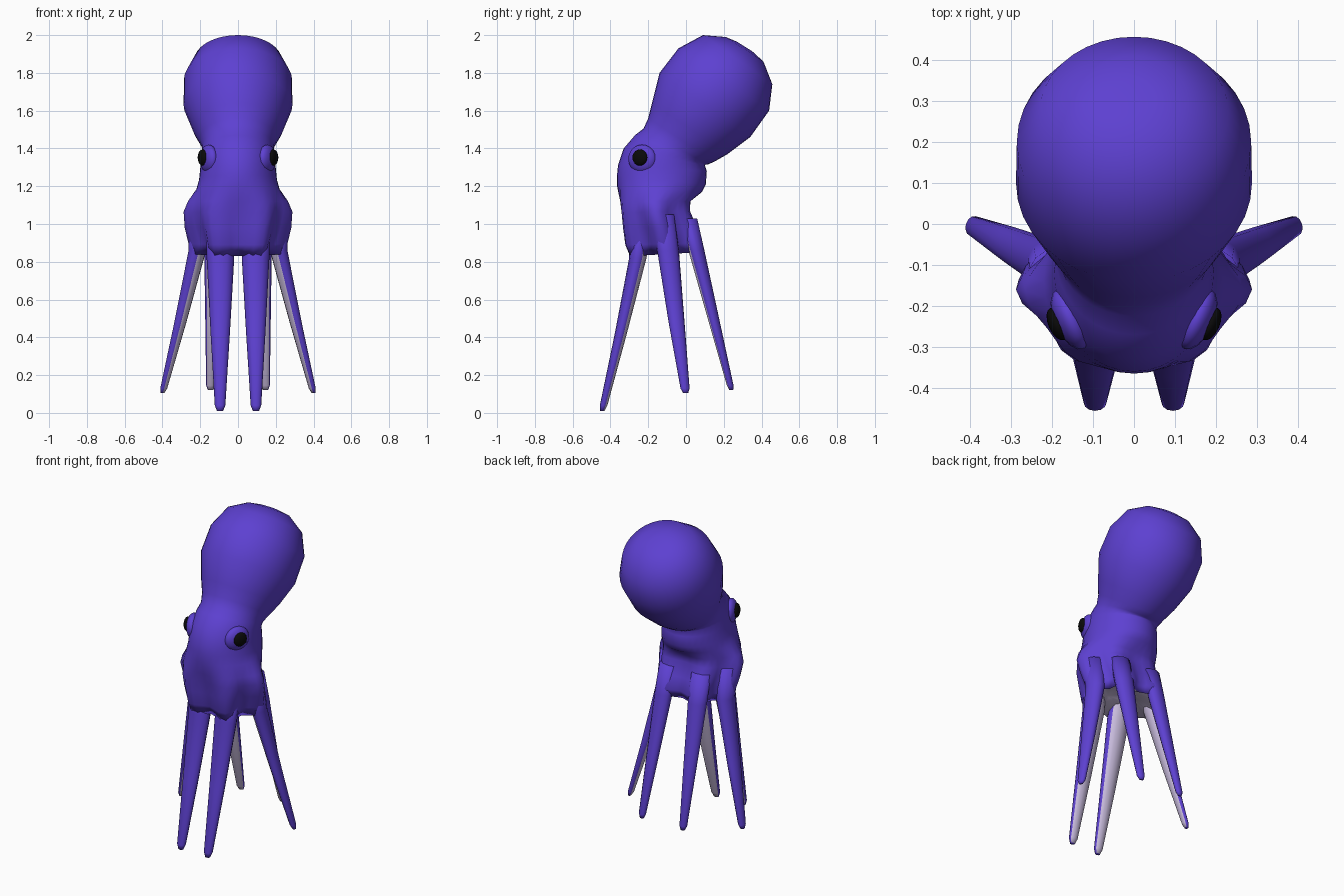
import bpy, bmesh, math
from mathutils import Vector

if "Cube" in bpy.data.objects:
    bpy.data.objects.remove(bpy.data.objects["Cube"])


def material(name, rgb):
    m = bpy.data.materials.new(name)
    m.diffuse_color = (*rgb, 1)
    m.use_nodes = True
    m.node_tree.nodes["Principled BSDF"].inputs["Base Color"].default_value = m.diffuse_color
    return m


PURPLE = material("purple skin", (0.11, 0.052, 0.64))
PALE = material("pale lilac underside", (0.58, 0.50, 0.72))
BLACK = material("eye black", (0.003, 0.003, 0.003))


def loft(name, rings, is_pale):
    """Skin closed rings of points; is_pale(ring, segment) picks the underside."""
    bm = bmesh.new()
    vs = [[bm.verts.new(p) for p in ring] for ring in rings]
    n = len(rings[0])
    for i in range(len(vs) - 1):
        for j in range(n):
            k = (j + 1) % n
            f = bm.faces.new((vs[i][j], vs[i][k], vs[i + 1][k], vs[i + 1][j]))
            f.material_index = int(is_pale(i, j))
    for i in (0, len(vs) - 1):
        f = bm.faces.new(vs[i])
        f.material_index = int(is_pale(i, 0))
    bmesh.ops.recalc_face_normals(bm, faces=bm.faces)
    me = bpy.data.meshes.new(name)
    bm.to_mesh(me)
    bm.free()
    me.materials.append(PURPLE)
    me.materials.append(PALE)
    for p in me.polygons:
        p.use_smooth = True
    ob = bpy.data.objects.new(name, me)
    bpy.context.collection.objects.link(ob)
    return ob


# Body and mantle: front y, z, back y, z, half width, lobe depth
SECTIONS = [
    (-.20, .91, -.06, .91, .10, .0),
    (-.295, .83, .065, .85, .245, .15),
    (-.32, .89, .085, .90, .262, .14),
    (-.335, .98, .06, .98, .282, .11),
    (-.345, 1.06, .025, 1.07, .288, .08),
    (-.355, 1.12, .03, 1.12, .265, .04),
    (-.365, 1.20, .085, 1.17, .22, 0),
    (-.365, 1.26, .105, 1.21, .206, 0),
    (-.36, 1.31, .11, 1.28, .20, 0),
    (-.33, 1.40, .10, 1.31, .195, 0),
    (-.27, 1.47, .105, 1.315, .19, 0),
    (-.225, 1.505, .115, 1.315, .19, 0),
    (-.20, 1.56, .15, 1.33, .203, 0),
    (-.18, 1.64, .22, 1.37, .237, 0),
    (-.14, 1.80, .34, 1.46, .288, 0),
    (-.04, 1.93, .44, 1.60, .286, 0),
    (.09, 2.0, .457, 1.74, .23, 0),
    (.21, 1.99, .41, 1.86, .13, 0),
    (.27, 1.965, .35, 1.915, .05, 0),
]
SEG = 36
rings = []
for fy, fz, by, bz, hw, lobe in SECTIONS:
    mid = Vector((0, (fy + by) / 2, (fz + bz) / 2))
    back = Vector((0, (by - fy) / 2, (bz - fz) / 2))
    side = Vector((hw / (1 + lobe), 0, 0))
    ring = []
    for j in range(SEG):
        a = math.tau * j / SEG
        r = 1 + lobe * math.cos(6 * a)
        ring.append(mid + side * (r * math.cos(a)) + back * (r * math.sin(a)))
    rings.append(ring)
loft("body_and_mantle", rings, lambda i, j: i == 0)

# Arms: outward direction, then x, y, z, half width, half depth along the arm
ARMS = {
    "front_arm": ((0, -1), [(.10, -.235, 1.02, .07, .06), (.093, -.255, .82, .073, .046),
                            (.094, -.345, .42, .051, .032), (.095, -.436, .04, .028, .02),
                            (.095, -.443, .01, .016, .012)]),
    "side_arm": ((.96, .28), [(.20, -.13, 1.05, .07, .06), (.215, -.095, .86, .06, .046),
                              (.305, -.05, .48, .044, .031), (.393, -.005, .13, .025, .018),
                              (.400, -.002, .105, .014, .010)]),
    "back_arm": ((.2, .98), [(.115, .01, 1.03, .06, .05), (.12, .055, .86, .06, .043),
                             (.133, .15, .48, .041, .03), (.145, .234, .145, .024, .018),
                             (.145, .24, .12, .014, .010)]),
}
N = 12
for s, label in ((-1, "left"), (1, "right")):
    for name, (out, path) in ARMS.items():
        o = Vector((out[0] * s, out[1], 0)).normalized()
        u = Vector((-o.y, o.x, 0))
        rings = []
        for x, y, z, hw, hd in path:
            c = Vector((x * s, y, z))
            rings.append([c + u * hw * math.cos(math.tau * j / N)
                          + o * hd * math.sin(math.tau * j / N) for j in range(N)])
        loft(f"{label}_{name}", rings,
             lambda i, j: math.sin(math.tau * (j + .5) / N) < -.5)


# Eyes and the lids they sit in
def ball(name, loc, scale, rot, mat):
    bpy.ops.mesh.primitive_uv_sphere_add(segments=16, ring_count=10, location=loc,
                                         rotation=(0, 0, rot))
    ob = bpy.context.object
    ob.name = name
    ob.scale = scale
    ob.data.materials.append(mat)
    bpy.ops.object.shade_smooth()


for s, label in ((-1, "left"), (1, "right")):
    ball(f"{label}_eyelid", (.155 * s, -.232, 1.345), (.04, .08, .075), -.42 * s, PURPLE)
    ball(f"{label}_eye", (.187 * s, -.244, 1.352), (.022, .043, .043), -.42 * s, BLACK)
